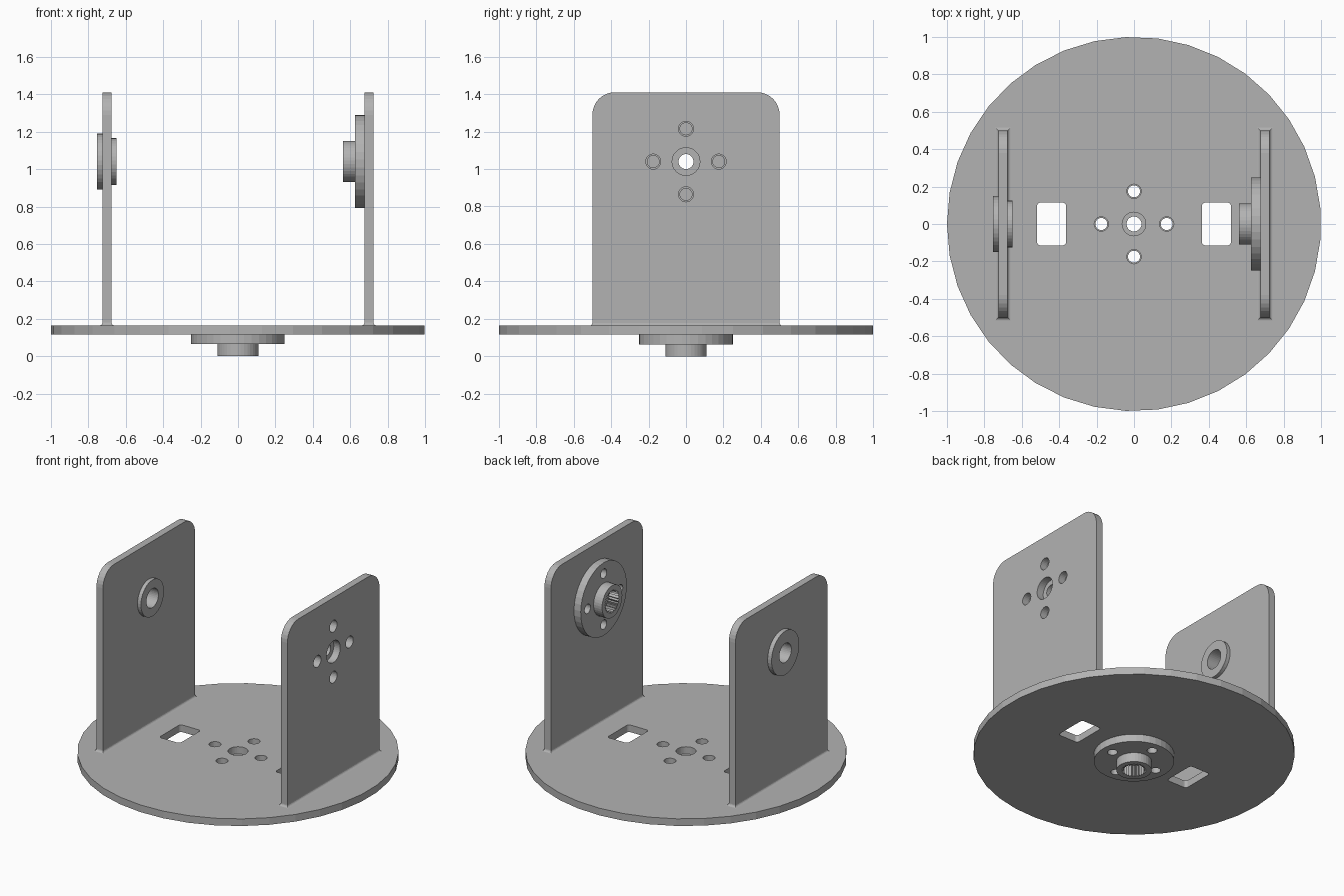
import bpy, bmesh
from math import sin, cos, pi
from mathutils import Matrix, Vector

if "Cube" in bpy.data.objects:
    bpy.data.objects.remove(bpy.data.objects["Cube"])

GREY = (0.45, 0.45, 0.45, 1)
grey = bpy.data.materials.new("grey plastic")
grey.use_nodes = True
grey.diffuse_color = GREY
grey.node_tree.nodes["Principled BSDF"].inputs["Base Color"].default_value = GREY

# Main dimensions
BASE_LOW, BASE_TOP = 0.115, 0.164
WALL_IN, WALL_OUT = 0.676, 0.725
WALL_TOP, HALF_WIDTH = 1.41, 0.5
AXLE_Z = 1.04
BOLT_RING = 0.175


def loft(name, rings, matrix=None):
    """Capped solid through matching rings of points."""
    bm = bmesh.new()
    loops = [[bm.verts.new(p) for p in ring] for ring in rings]
    n = len(loops[0])
    for a, b in zip(loops, loops[1:]):
        for i in range(n):
            j = (i + 1) % n
            bm.faces.new((a[i], a[j], b[j], b[i]))
    bm.faces.new(loops[0][::-1])
    bm.faces.new(loops[-1])
    bm.transform(matrix or Matrix())
    bmesh.ops.recalc_face_normals(bm, faces=bm.faces)
    mesh = bpy.data.meshes.new(name)
    bm.to_mesh(mesh)
    bm.free()
    mesh.materials.append(grey)
    ob = bpy.data.objects.new(name, mesh)
    bpy.context.collection.objects.link(ob)
    return ob


def circle(r, z, n=37, x=0, y=0):
    return [(x - r * cos(2 * pi * i / n), y - r * sin(2 * pi * i / n), z) for i in range(n)]


def rounded(hx, hy, r, z, x=0, y=0, steps=6):
    """Rounded rectangle outline."""
    pts = []
    for q, (sx, sy) in enumerate([(1, 1), (-1, 1), (-1, -1), (1, -1)]):
        for k in range(steps + 1):
            a = (q + k / steps) * pi / 2
            pts.append((x + sx * (hx - r) + r * cos(a), y + sy * (hy - r) + r * sin(a), z))
    return pts


def cyl(name, r, z0, z1, x=0, y=0, matrix=None, n=37):
    return loft(name, [circle(r, z0, n, x, y), circle(r, z1, n, x, y)], matrix)


def cut(ob, cutters):
    """Subtract the cutters and discard them."""
    bpy.context.view_layer.objects.active = ob
    for c in cutters:
        c.hide_render = True
        mod = ob.modifiers.new("cut", "BOOLEAN")
        mod.operation, mod.solver, mod.object = "DIFFERENCE", "EXACT", c
        bpy.ops.object.modifier_apply(modifier=mod.name)
        bpy.data.objects.remove(c)


def bolt_holes(r, z0, z1, matrix=None):
    return [cyl("bolt_cutter", r, z0, z1, BOLT_RING * cos(k * pi / 2),
                BOLT_RING * sin(k * pi / 2), matrix, 24) for k in range(4)]


def horn(name, matrix):
    """Servo horn: hub with a toothed socket under a drilled flange."""
    ob = loft(name, [circle(0.11, 0), circle(0.11, 0.064),
                     circle(0.25, 0.064), circle(0.25, BASE_LOW)], matrix)
    teeth = 25
    socket = [[((0.08 if i % 2 else 0.066) * cos(pi * i / teeth),
                (0.08 if i % 2 else 0.066) * sin(pi * i / teeth), z)
               for i in range(2 * teeth)] for z in (-0.1, 0.075)]
    cut(ob, [loft("socket_cutter", socket, matrix),
             cyl("screw_cutter", 0.04, -0.1, 0.3, matrix=matrix)]
        + bolt_holes(0.032, -0.1, 0.3, matrix))
    return ob


# Round base with bolt holes and two cable windows
base = cyl("base_disc", 1, BASE_LOW, BASE_TOP)
cut(base, [cyl("centre_cutter", 0.063, 0, 0.3)] + bolt_holes(0.038, 0, 0.3)
    + [loft("window_cutter", [rounded(0.078, 0.115, 0.02, z, s * 0.441) for z in (0, 0.3)])
       for s in (-1, 1)])
horn("base_horn", Matrix())

# Matrix that turns the z axis onto x at axle height
axle = Matrix.Translation((0, 0, AXLE_Z)) @ Matrix.Rotation(pi / 2, 4, "Y")


def wall(name, side):
    """Upright wall with rounded top corners."""
    r, steps = 0.12, 8
    outline = [(-HALF_WIDTH, BASE_TOP), (HALF_WIDTH, BASE_TOP)]
    for sy, start in ((1, 0), (-1, pi / 2)):
        for k in range(steps + 1):
            a = start + k / steps * pi / 2
            outline.append((sy * (HALF_WIDTH - r) + r * cos(a), WALL_TOP - r + r * sin(a)))
    return loft(name, [[(side * x, y, z) for y, z in outline] for x in (WALL_IN, WALL_OUT)])


def fillet(name, side):
    """Small concave flare where a wall meets the base."""
    r, steps = 0.015, 4
    mid, half = (WALL_IN + WALL_OUT) / 2, (WALL_OUT - WALL_IN) / 2
    rings = []
    for k in range(steps + 1):
        a = k / steps * pi / 2
        grow, z = r * (1 - sin(a)), BASE_TOP + r * (1 - cos(a))
        rings.append([(side * mid + sx * (half + grow), sy * (HALF_WIDTH + grow), z)
                      for sx, sy in ((1, 1), (-1, 1), (-1, -1), (1, -1))])
    return loft(name, rings)


# Driven wall with its horn on the inside
left_wall = wall("left_wall", 1)
cut(left_wall, [cyl("centre_cutter", 0.074, 0.5, 0.9, matrix=axle)]
    + bolt_holes(0.04, 0.5, 0.9, axle))
fillet("left_fillet", 1)
horn("left_horn", Matrix.Translation((WALL_IN - BASE_LOW, 0, 0)) @ axle)

# Bearing wall with a boss on each face
right_wall = wall("right_wall", -1)
fillet("right_fillet", -1)
outer_boss = cyl("outer_boss", 0.15, -0.755, -WALL_OUT, matrix=axle)
inner_boss = cyl("inner_boss", 0.125, -WALL_IN, -0.65, matrix=axle)
for part in (right_wall, outer_boss, inner_boss):
    cut(part, [cyl("axle_cutter", 0.065, -0.9, -0.5, matrix=axle)])
